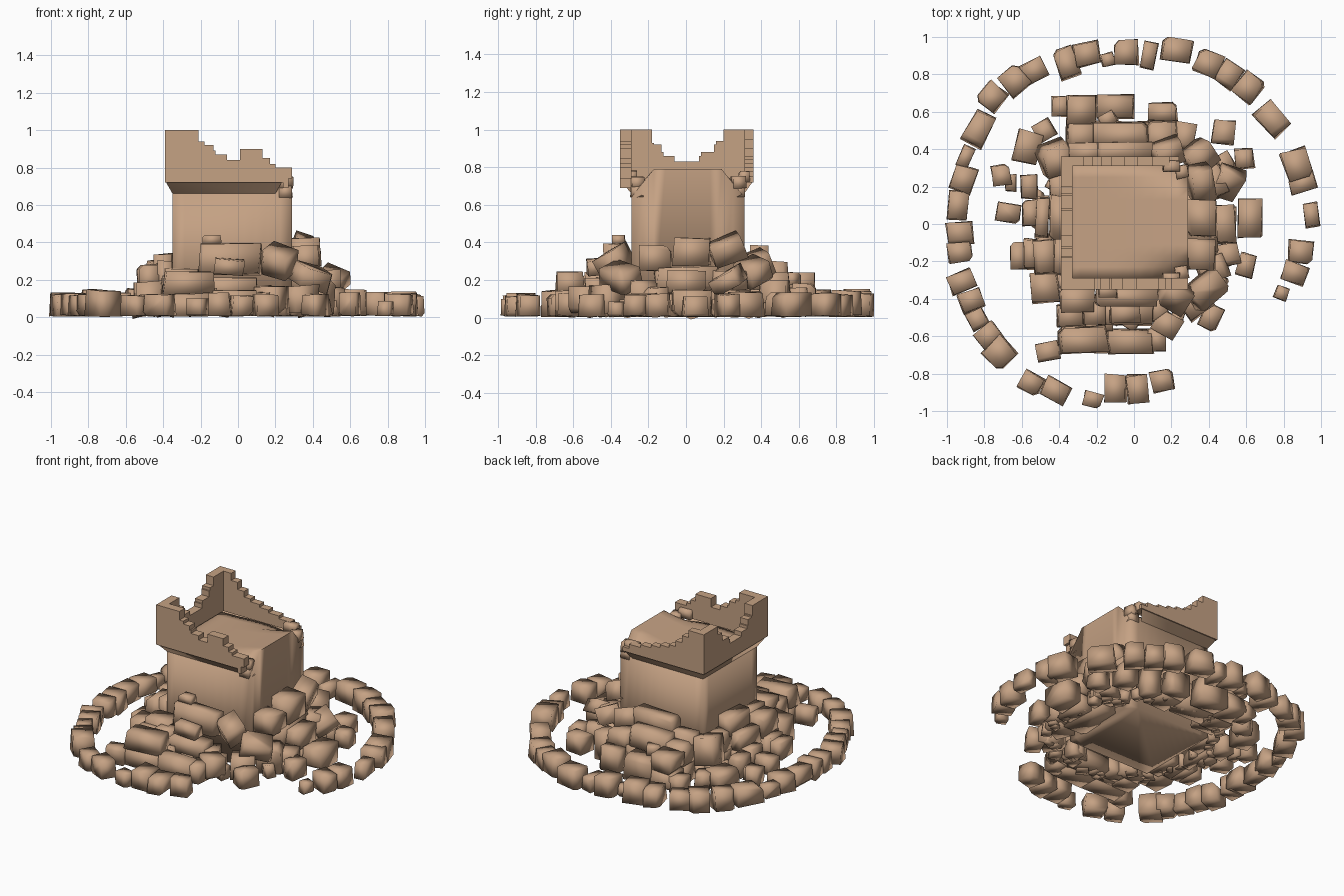
import bpy, bmesh, math, random
from mathutils import Matrix, Vector, Euler

random.seed(7)
mat = bpy.data.materials.new("sandstone")
mat.diffuse_color = (0.56, 0.36, 0.23, 1)


def finish(name, bm, angle=180):
    bmesh.ops.recalc_face_normals(bm, faces=bm.faces)
    me = bpy.data.meshes.new(name)
    bm.to_mesh(me)
    bm.free()
    me.materials.append(mat)
    ob = bpy.data.objects.new(name, me)
    bpy.context.collection.objects.link(ob)
    bpy.ops.object.select_all(action='DESELECT')
    ob.select_set(True)
    bpy.context.view_layer.objects.active = ob
    bpy.ops.object.shade_smooth_by_angle(angle=math.radians(angle))
    return ob


def add_stone(bm, x, y, top, sx, sy, h, yaw=0, tilt=0):
    # tall piles become two stacked blocks
    if h > .19 and not tilt:
        add_stone(bm, x, y, top - h / 2, sx, sy, h / 2, yaw)
        add_stone(bm, x, y, top, sx, sy, h / 2, yaw + random.uniform(-4, 4))
        return
    # worn block: jittered box with chipped edges
    b = bmesh.new()
    bmesh.ops.create_cube(b, size=1)
    for v in b.verts:
        k = 0.96 if v.co.z > 0 else 1.0
        v.co = Vector((v.co.x * sx * k, v.co.y * sy * k, v.co.z * h))
        v.co += Vector([random.uniform(-.05, .05) * s for s in (sx, sy, h)])
    chips = random.sample(list(b.edges), 1)
    bmesh.ops.bevel(b, geom=chips, offset=min(sx, sy, h) * 0.2, segments=1, affect='EDGES')
    rot = Euler((math.radians(tilt), math.radians(tilt * .6), math.radians(yaw))).to_matrix().to_4x4()
    b.transform(Matrix.Translation((x, y, max(top - h / 2, h * .5 + .008))) @ rot)
    me = bpy.data.meshes.new("tmp")
    b.to_mesh(me)
    b.free()
    bm.from_mesh(me)
    bpy.data.meshes.remove(me)


def stone_group(name, rows):
    bm = bmesh.new()
    for r in rows:
        add_stone(bm, *r)
    finish(name, bm)


# tower body with a sagging top floor, crumbled at the two right corners
bm = bmesh.new()
bmesh.ops.create_grid(bm, x_segments=10, y_segments=10, size=1)
for v in bm.verts:
    u, w = (v.co.x + 1) / 2, abs(v.co.y)
    z = .71 + .08 * u ** 2 - .15 * u ** 4 * max(0, (w - .6) / .4)
    v.co = Vector((-.03 + v.co.x * .32, .01 + v.co.y * .30, z))
rim = [e for e in bm.edges if e.is_boundary]
side = bmesh.ops.extrude_edge_only(bm, edges=rim)['geom']
for v in side:
    if isinstance(v, bmesh.types.BMVert):
        v.co.z = 0.01
bmesh.ops.holes_fill(bm, edges=[e for e in bm.edges if e.is_boundary])
finish("tower_body", bm, 95)

# sloped corbel under the parapet on left, front and back
bm = bmesh.new()
low = [bm.verts.new((x, y, .66)) for x, y in ((.2, -.29), (-.35, -.29), (-.35, .31), (.2, .31))]
high = [bm.verts.new((x, y, .73)) for x, y in ((.24, -.35), (-.39, -.35), (-.39, .36), (.24, .36))]
for i in range(3):
    bm.faces.new((low[i], low[i + 1], high[i + 1], high[i]))
finish("parapet_corbel", bm)


def wall(name, start, steps, tail, place, thick):
    # stepped outline extruded through the wall thickness
    pts = [(start, .72)]
    a = start
    for end, z in steps:
        pts += [(a, z), (end, z)]
        a = end
    pts += tail
    bm = bmesh.new()
    f = bm.faces.new([bm.verts.new(place(s, z)) for s, z in pts])
    ext = bmesh.ops.extrude_face_region(bm, geom=[f])['geom']
    bmesh.ops.translate(bm, vec=thick, verts=[g for g in ext if isinstance(g, bmesh.types.BMVert)])
    finish(name, bm, 80)


ragged = [(.29, .74), (.27, .74), (.27, .69), (.24, .69), (.24, .72)]
wall("parapet_front", -.39,
     [(-.21, 1), (-.18, .94), (-.13, .92), (-.12, .89), (-.06, .87), (.01, .84), (.13, .90),
      (.17, .85), (.2, .82), (.29, .80)], ragged, lambda s, z: (s, -.35, z), (0, .06, 0))
wall("parapet_back", -.39,
     [(-.27, 1), (-.22, .95), (-.17, .9), (-.12, .86), (-.05, .84), (.02, .82), (.1, .80),
      (.19, .78), (.24, .75)], [(.24, .72)], lambda s, z: (s, .36, z), (0, -.05, 0))
wall("parapet_left", -.35,
     [(-.18, 1), (-.17, .93), (-.13, .92), (-.12, .88), (-.06, .86), (.07, .83), (.08, .86),
      (.15, .88), (.16, .92), (.2, .94), (.36, 1)], [(.36, .72)],
     lambda s, z: (-.39, s, z), (.06, 0, 0))

# crumbled blocks at the right ends of the parapet
stone_group("broken_corner_blocks",
            [(.255, sy * .27 + .01, .70 + .05 * i, .07, .07, .06, 10 * i) for sy in (-1, 1) for i in range(2)]
            + [(.2, sy * .3 + .01, .78, .09, .06, .06, 0) for sy in (-1, 1)])

# outer ring of stones: x, y, tangential length, radial depth
ring_back = [(-.36, .86, .11, .16), (-.25, .91, .14, .13), (-.14, .88, .07, .07), (-.04, .92, .13, .13),
             (.08, .9, .08, .14), (.23, .93, .16, .12), (.4, .86, .14, .13), (.51, .8, .12, .14),
             (.61, .73, .13, .14), (.74, .56, .17, .13), (.87, .32, .16, .14), (.9, .22, .1, .14),
             (.95, .05, .13, .08), (-.76, .68, .13, .13), (-.64, .77, .13, .14), (-.53, .82, .13, .11)]
ring_front = [(.89, -.15, .12, .13), (.86, -.26, .11, .13), (.79, -.37, .07, .07), (.15, -.84, .12, .11),
              (.02, -.88, .11, .15), (-.1, -.88, .12, .15), (-.22, -.94, .1, .08), (-.42, -.89, .14, .11),
              (-.55, -.85, .12, .11), (-.72, -.69, .14, .14), (-.78, -.6, .12, .13), (-.84, -.51, .1, .1),
              (-.87, -.41, .11, .13), (-.92, -.31, .11, .14), (-.93, -.15, .11, .13), (-.93, -.05, .12, .14),
              (-.94, .1, .16, .11), (-.91, .24, .14, .12), (-.9, .36, .12, .07), (-.83, .51, .18, .12)]
for name, ring in (("ring_stones_back", ring_back), ("ring_stones_front", ring_front)):
    rows = []
    for x, y, t, d in ring:
        h = min(.135, .04 + .7 * min(t, d)) + random.uniform(-.015, .01)
        rows.append((x, y, h, t, d, h, math.degrees(math.atan2(y, x)) - 90 + random.uniform(-5, 5)))
    stone_group(name, rows)

# fallen blocks: x, y, top, size x, size y, height, yaw, tilt
stone_group("rubble_front", [
    (-.27, -.62, .24, .26, .14, .23), (-.02, -.63, .14, .26, .13, .13), (.12, -.62, .13, .1, .13, .12),
    (-.46, -.68, .12, .12, .1, .11, 10), (-.19, -.54, .15, .15, .07, .14), (-.34, -.49, .22, .14, .12, .21),
    (-.21, -.47, .24, .12, .14, .23), (-.05, -.48, .31, .16, .09, .08, 3, 8), (-.05, -.48, .21, .3, .12, .2),
    (-.04, -.39, .39, .32, .1, .16), (-.14, -.36, .44, .1, .07, .05), (-.3, -.4, .26, .18, .14, .25),
    (.12, -.45, .17, .1, .13, .15, 30), (.18, -.54, .16, .14, .13, .13, -30), (.22, -.38, .36, .17, .14, .12, -30, 25),
    (.33, -.42, .17, .15, .14, .15, 35), (.39, -.35, .27, .2, .14, .11, 40, 22), (.41, -.5, .12, .1, .13, .11, -25)])
stone_group("rubble_right", [
    (.36, .03, .42, .16, .2, .14), (.36, -.16, .38, .15, .17, .13), (.36, 0, .27, .16, .34, .26),
    (.48, 0, .25, .13, .2, .24), (.62, .03, .15, .13, .2, .14), (.5, -.16, .16, .13, .12, .14, 10),
    (.6, -.22, .13, .09, .12, .12, -15), (.36, .22, .42, .13, .18, .12, 15, 22), (.4, .22, .25, .18, .18, .2, 20),
    (.5, .22, .24, .14, .17, .09, -20, 28), (.47, .32, .14, .13, .1, .13, 30), (.59, .35, .12, .1, .11, .11, 5),
    (.48, .49, .13, .12, .13, .12, -5), (.35, .36, .3, .15, .14, .12, 40, 25), (.42, -.24, .2, .16, .13, .19, 20)])
stone_group("rubble_back", [
    (-.1, .63, .18, .19, .13, .17), (-.28, .61, .24, .16, .15, .23), (-.39, .63, .12, .1, .11, .11),
    (.15, .6, .16, .16, .1, .15), (-.07, .48, .3, .3, .13, .14), (-.06, .48, .17, .28, .14, .16),
    (-.28, .47, .26, .16, .14, .25), (.15, .47, .24, .16, .16, .23), (-.05, .39, .38, .3, .1, .15),
    (.27, .47, .2, .12, .14, .19, -10), (.18, .38, .34, .16, .12, .11, 20, 22), (-.26, .39, .3, .18, .1, .29),
    (-.14, .56, .24, .09, .07, .07, 30)])
stone_group("rubble_left", [
    (-.42, .35, .29, .16, .16, .18, 20, 12), (-.57, .41, .13, .13, .17, .12, -15), (-.48, .5, .12, .1, .1, .11, 30),
    (-.71, .26, .12, .1, .11, .11, 10), (-.66, .22, .1, .06, .09, .09), (-.67, .06, .12, .13, .1, .11, -10),
    (-.56, .2, .14, .09, .13, .13), (-.55, .06, .15, .09, .14, .14), (-.49, .04, .24, .07, .22, .23),
    (-.62, -.17, .13, .09, .14, .12), (-.55, -.16, .15, .08, .16, .14), (-.48, -.18, .28, .11, .18, .27),
    (-.48, -.34, .19, .15, .16, .18, 5), (-.4, .03, .34, .1, .24, .12), (-.4, .2, .26, .1, .2, .25),
    (-.39, -.17, .3, .08, .2, .29)])

# small chips scattered around the base
chips = []
for i in range(40):
    a, r = math.tau * i / 40 + random.uniform(-.06, .06), random.uniform(.44, .56)
    s = random.uniform(.05, .09)
    chips.append((r * math.cos(a), r * math.sin(a), s * 1.4, s, s, s * 1.3, random.uniform(0, 90), random.uniform(-15, 15)))
stone_group("small_chips", chips)
